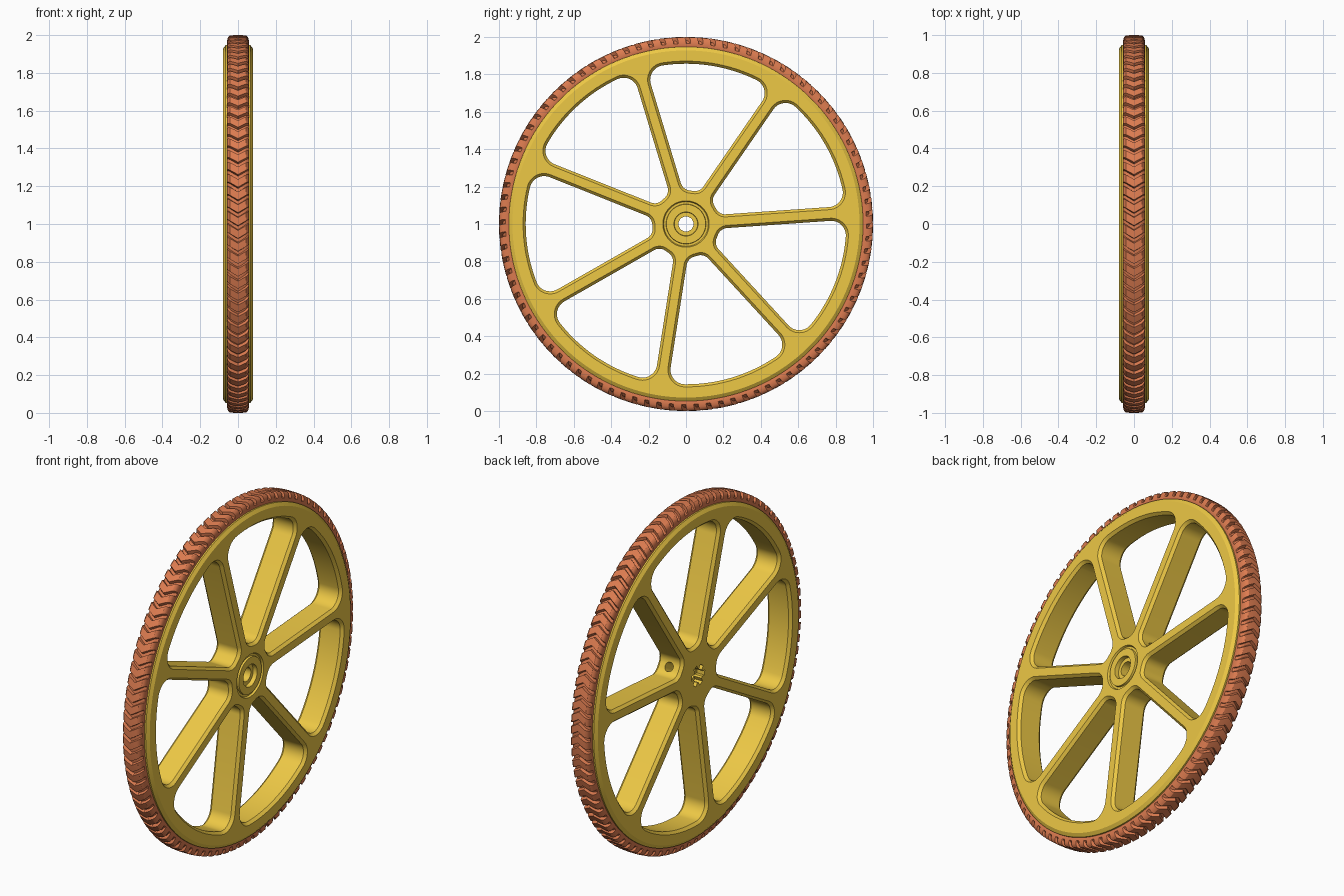
import bpy, bmesh
from math import sin, cos, tan, asin, radians, pi, tau
from mathutils import Matrix, Vector

if "Cube" in bpy.data.objects:
    bpy.data.objects.remove(bpy.data.objects["Cube"])

SPOKES, BASE = 7, radians(4)
BETA = pi / SPOKES


def material(name, rgb):
    m = bpy.data.materials.new(name)
    m.diffuse_color = (*rgb, 1)
    m.use_nodes = True
    m.node_tree.nodes["Principled BSDF"].inputs["Base Color"].default_value = m.diffuse_color
    return m


def make(name, bm, mat=None, angle=30):
    bmesh.ops.recalc_face_normals(bm, faces=bm.faces)
    me = bpy.data.meshes.new(name)
    bm.to_mesh(me)
    bm.free()
    ob = bpy.data.objects.new(name, me)
    bpy.context.collection.objects.link(ob)
    if mat:
        me.materials.append(mat)
    return ob


def smooth(ob, angle):
    bpy.ops.object.select_all(action='DESELECT')
    ob.select_set(True)
    bpy.context.view_layer.objects.active = ob
    bpy.ops.object.shade_smooth_by_angle(angle=radians(angle))


def polar(x, r, t):
    return (x, r * cos(t), 1 + r * sin(t))


def bridge(bm, a, b):
    for i in range(len(a)):
        j = (i + 1) % len(a)
        bm.faces.new((a[i], a[j], b[j], b[i]))


def cut(ob, cutter):
    cutter.hide_render = True
    mod = ob.modifiers.new("cut", 'BOOLEAN')
    mod.operation, mod.solver, mod.object = 'DIFFERENCE', 'EXACT', cutter
    bpy.context.view_layer.objects.active = ob
    bpy.ops.object.modifier_apply(modifier=mod.name)
    bpy.data.objects.remove(cutter)


yellow = material("yellow", (0.85, 0.58, 0.06))
orange = material("orange", (0.72, 0.2, 0.08))

# wheel disc with bore, counterbore and hub groove, as one lathe profile (x, r)
profile = [(-.079, .04), (-.079, .928), (-.066, .947), (.066, .947), (.079, .928),
           (.079, .124), (.068, .119), (.068, .107), (.079, .105), (.079, .064),
           (.055, .062), (.055, .04)]
bm = bmesh.new()
N = 144
rings = [[bm.verts.new(polar(x, r, tau * i / N)) for i in range(N)] for x, r in profile]
for k in range(len(rings)):
    bridge(bm, rings[k - 1], rings[k])
wheel = make("spoked_wheel", bm, yellow)


# spoke window outline in its own frame, grown by off
def window(off):
    h, floor, ri, R, ro = .037, .18, .055, .857, .078
    uc = floor + ri
    vc = (uc * sin(BETA) - h - ri) / cos(BETA)
    g = BETA - asin((h + ro) / (R - ro))
    oc = ((R - ro) * cos(g), (R - ro) * sin(g))

    def arc(c, r, a, b, n):
        return [(c[0] + r * cos(a + (b - a) * i / n), c[1] + r * sin(a + (b - a) * i / n))
                for i in range(n + 1)]
    half = arc((uc, vc), ri + off, pi, BETA + pi / 2, 7)
    half += arc(oc, ro + off, BETA + pi / 2, g, 12)
    half += arc((0, 0), R + off, g, 0, 8)[1:]
    return half + [(u, -v) for u, v in half[-2::-1]]


# chamfered window cutters
bm = bmesh.new()
for k in range(SPOKES):
    a = BASE + BETA + k * 2 * BETA
    loops = []
    for x, off in ((-.095, .028), (-.063, 0), (.063, 0), (.095, .028)):
        loops.append([bm.verts.new((x, u * cos(a) - v * sin(a), 1 + u * sin(a) + v * cos(a)))
                      for u, v in window(off)])
    for p, q in zip(loops, loops[1:]):
        bridge(bm, p, q)
    bm.faces.new(loops[0])
    bm.faces.new(loops[-1])
cut(wheel, make("window_cutter", bm))

# keyed bore on the -x side: three crossing slots
for k in range(3):
    bm = bmesh.new()
    bmesh.ops.create_cube(bm, size=1, matrix=Matrix.Translation((-.075, 0, 1))
                          @ Matrix.Rotation(BASE + k * pi / 3, 4, 'X')
                          @ Matrix.Diagonal((.09, .12, .03, 1)))
    cut(wheel, make("key_cutter", bm))

# radial set screw hole in the hub
a = BASE + BETA
d = Vector((0, cos(a), sin(a)))
bm = bmesh.new()
bmesh.ops.create_cone(bm, cap_ends=True, segments=24, radius1=.026, radius2=.026, depth=.21,
                      matrix=Matrix.Translation(Vector((0, 0, 1)) + d * .125)
                      @ d.to_track_quat('Z', 'Y').to_matrix().to_4x4())
cut(wheel, make("screw_cutter", bm))
smooth(wheel, 25)

# tyre with chevron lugs: (x, lug radius, groove radius, groove inset)
half = [(-.05, .93, .93, 0), (-.058, .948, .948, 0), (-.058, .966, .964, 0),
        (-.056, .98, .969, .005), (-.051, .991, .974, .005), (-.042, .998, .979, .003),
        (-.02, 1, .981, 0)]
rows = half + [(0, 1, .981, 0)] + [(-x, a, b, -c) for x, a, b, c in half[::-1]]
LUGS = 92
bm = bmesh.new()
rings = []
for x, top, low, inset in rows:
    shift = .034 * (1 - abs(x) / .058)
    ring = []
    for k in range(LUGS):
        for f, up in ((0, 1), (.31, 1), (.62, 1), (.68, 0), (.94, 0)):
            t = tau * (k + f) / LUGS + shift
            ring.append(bm.verts.new(polar(x if up else x + inset, top if up else low, t)))
    rings.append(ring)
for k in range(len(rings)):
    bridge(bm, rings[k - 1], rings[k])
tyre = make("tyre", bm, orange)
smooth(tyre, 30)
